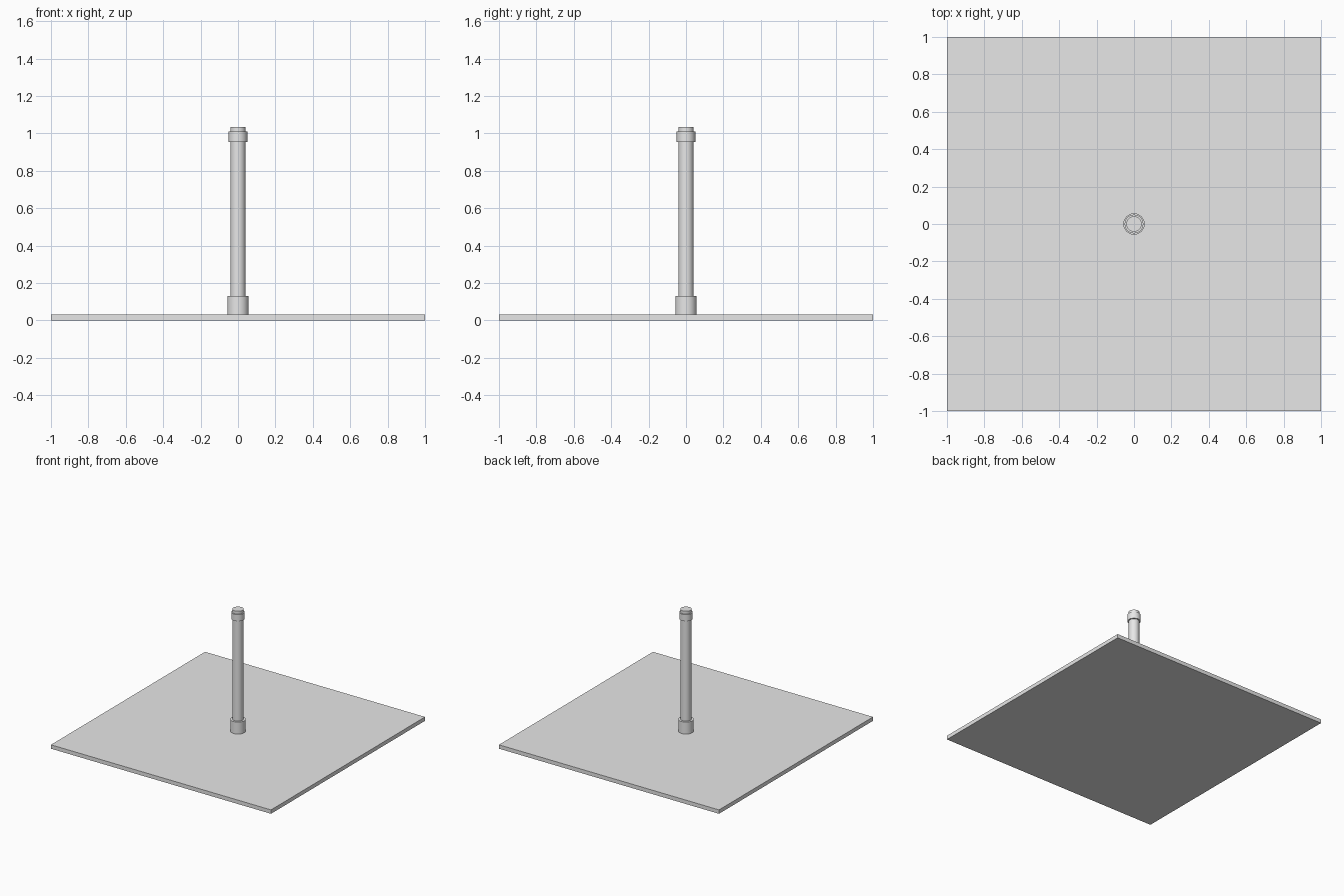
import bpy
import bmesh
import math

if "Cube" in bpy.data.objects:
    bpy.data.objects.remove(bpy.data.objects["Cube"])

# One light grey for the whole model
grey = bpy.data.materials.new("light_grey")
grey.diffuse_color = (0.8, 0.8, 0.8, 1)
grey.use_nodes = True
grey.node_tree.nodes["Principled BSDF"].inputs["Base Color"].default_value = grey.diffuse_color


def add_object(name, bm):
    bmesh.ops.recalc_face_normals(bm, faces=bm.faces)
    mesh = bpy.data.meshes.new(name)
    bm.to_mesh(mesh)
    bm.free()
    mesh.materials.append(grey)
    obj = bpy.data.objects.new(name, mesh)
    bpy.context.collection.objects.link(obj)
    return obj


def turned(name, profile, sides=32):
    """Closed solid of revolution from (radius, z) points, bottom to top."""
    bm = bmesh.new()
    rings = [[bm.verts.new((r * math.cos(2 * math.pi * i / sides),
                            r * math.sin(2 * math.pi * i / sides), z))
              for i in range(sides)] for r, z in profile]
    for a, b in zip(rings, rings[1:]):
        for i in range(sides):
            j = (i + 1) % sides
            bm.faces.new((a[i], a[j], b[j], b[i]))
    bm.faces.new(rings[0])
    bm.faces.new(rings[-1])
    obj = add_object(name, bm)
    bpy.ops.object.select_all(action='DESELECT')
    obj.select_set(True)
    bpy.context.view_layer.objects.active = obj
    bpy.ops.object.shade_smooth_by_angle(angle=math.radians(40))
    return obj


# Thin square base plate
bm = bmesh.new()
bmesh.ops.create_cube(bm, size=1)
for v in bm.verts:
    v.co = (v.co.x * 2, v.co.y * 2, (v.co.z + 0.5) * 0.032)
add_object("base_plate", bm)

# Post, its foot collar, and the stepped cap
turned("post", [(0.04, 0.032), (0.04, 0.96)])
turned("foot_collar", [(0.057, 0.032), (0.057, 0.13)])
turned("cap_ring", [(0.05, 0.955), (0.05, 1.01)])
turned("cap_top", [(0.041, 1.005), (0.041, 1.034)])
